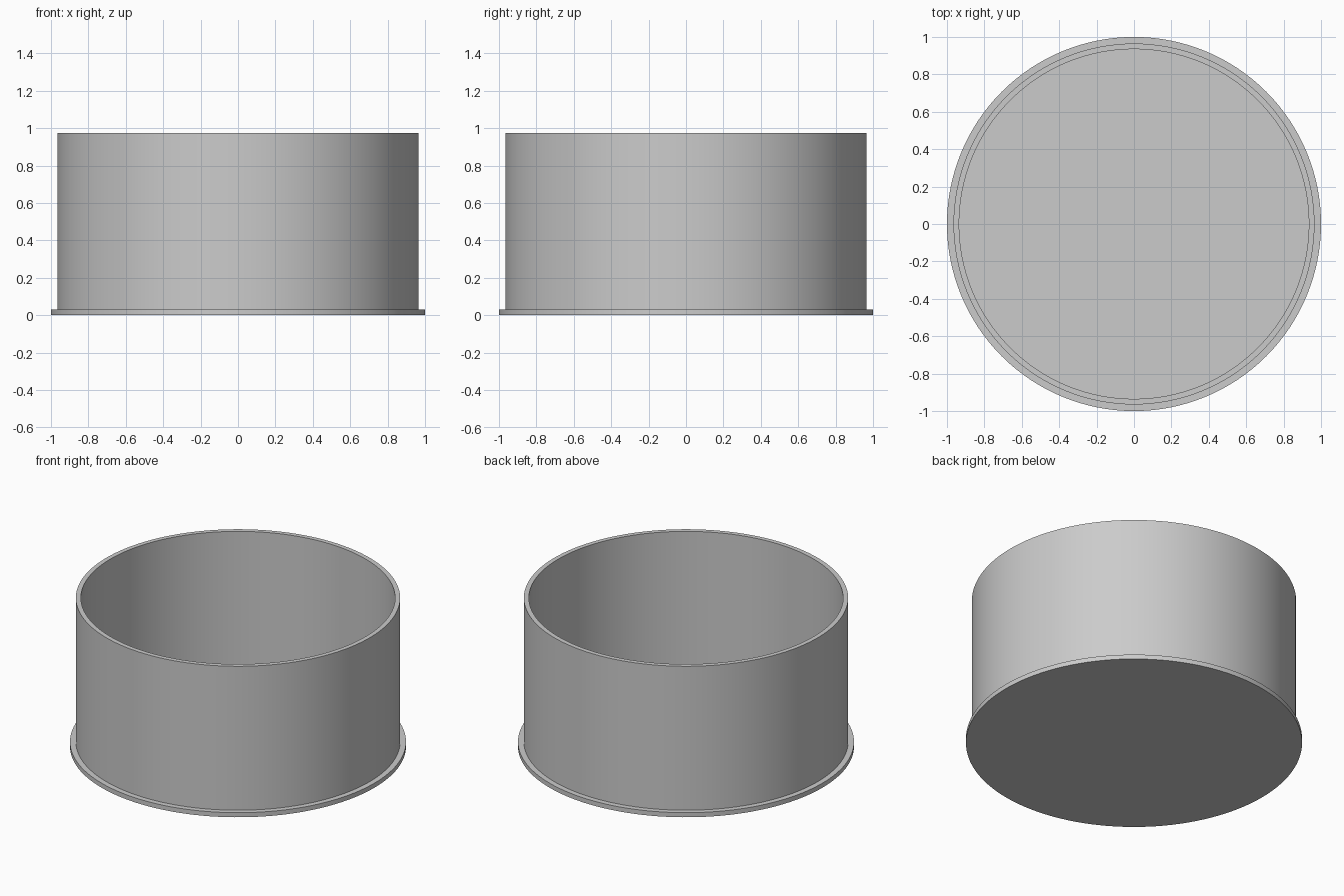
import bpy
import bmesh
from math import radians, tau

cube = bpy.data.objects.get("Cube")
if cube:
    bpy.data.objects.remove(cube, do_unlink=True)

SEGMENTS = 128
HEIGHT = 0.975
FLANGE_HEIGHT = 0.03
FLOOR_HEIGHT = 0.03
FLANGE_RADIUS, OUTER_RADIUS, INNER_RADIUS = 1.0, 0.965, 0.935

grey = bpy.data.materials.new("plain grey")
grey.use_nodes = True
colour = (0.6, 0.6, 0.6, 1)
grey.diffuse_color = colour
grey.node_tree.nodes["Principled BSDF"].inputs["Base Color"].default_value = colour


def lathe(name, profile):
    """Spin a radius and height profile, running from axis to axis, about z."""
    bm = bmesh.new()
    verts = [bm.verts.new((r, 0, z)) for r, z in profile]
    edges = [bm.edges.new(pair) for pair in zip(verts, verts[1:])]
    bmesh.ops.spin(bm, geom=verts + edges, cent=(0, 0, 0), axis=(0, 0, 1),
                   angle=tau, steps=SEGMENTS, use_merge=True)
    bmesh.ops.remove_doubles(bm, verts=bm.verts, dist=0.0001)
    bmesh.ops.recalc_face_normals(bm, faces=bm.faces)
    mesh = bpy.data.meshes.new(name)
    bm.to_mesh(mesh)
    bm.free()
    mesh.materials.append(grey)
    obj = bpy.data.objects.new(name, mesh)
    bpy.context.collection.objects.link(obj)
    return obj


# Open round cup: flat base with a thin flange, straight wall, hollow inside
cup = lathe("flanged_cup", [
    (0, 0),
    (FLANGE_RADIUS, 0),
    (FLANGE_RADIUS, FLANGE_HEIGHT),
    (OUTER_RADIUS, FLANGE_HEIGHT),
    (OUTER_RADIUS, HEIGHT),
    (INNER_RADIUS, HEIGHT),
    (INNER_RADIUS, FLOOR_HEIGHT),
    (0, FLOOR_HEIGHT),
])

# Smooth round walls with crisp rims
bpy.ops.object.select_all(action="DESELECT")
cup.select_set(True)
bpy.context.view_layer.objects.active = cup
bpy.ops.object.shade_smooth_by_angle(angle=radians(30))
